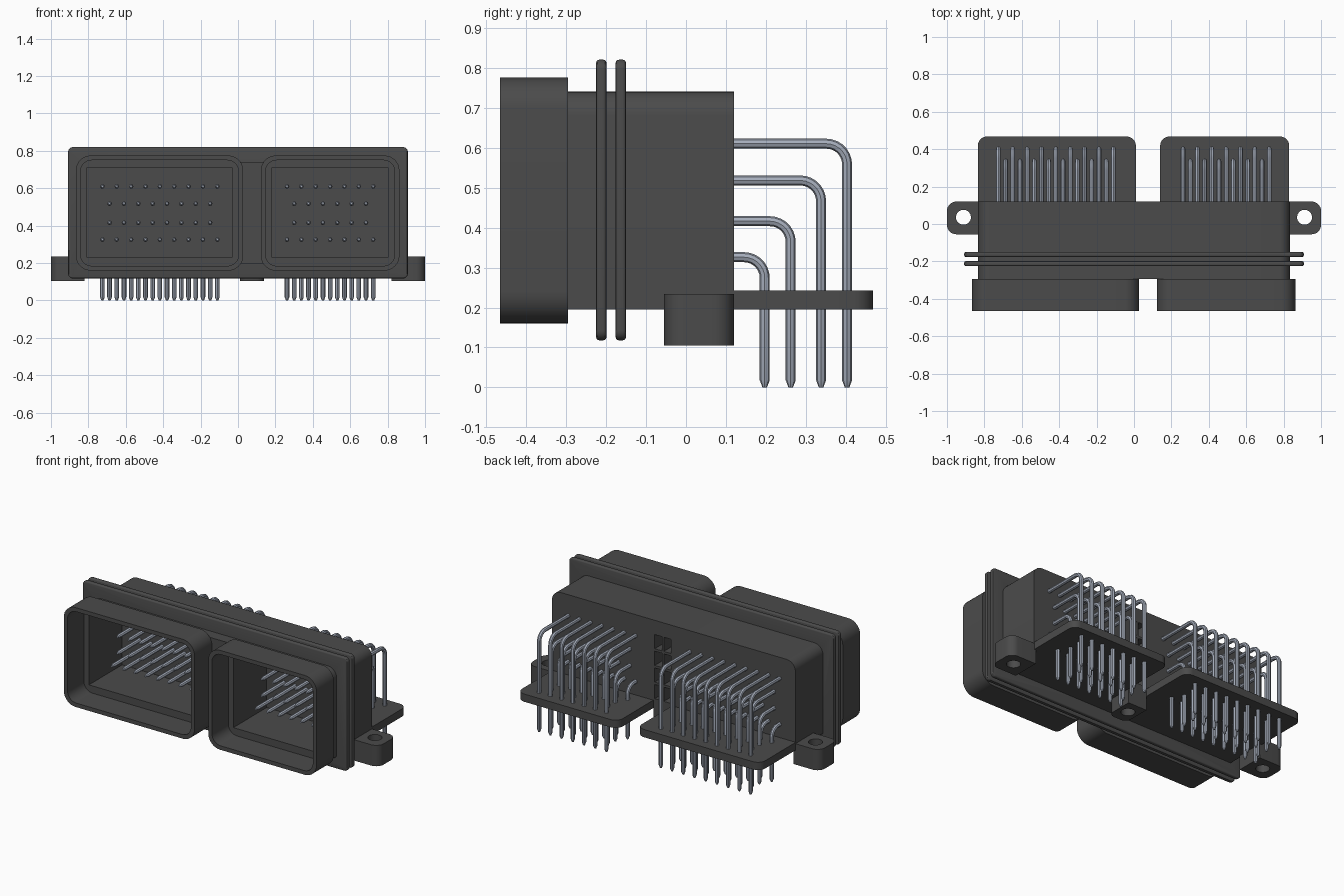
import bpy, bmesh, math
from mathutils import Vector

old = bpy.data.objects.get("Cube")
if old:
    bpy.data.objects.remove(old, do_unlink=True)


def material(name, rgb):
    m = bpy.data.materials.new(name)
    m.use_nodes = True
    m.diffuse_color = (*rgb, 1)
    bsdf = next(n for n in m.node_tree.nodes if n.type == 'BSDF_PRINCIPLED')
    bsdf.inputs["Base Color"].default_value = (*rgb, 1)
    return m


PLASTIC = material("dark_grey_plastic", (0.07, 0.07, 0.07))
METAL = material("pin_metal", (0.38, 0.42, 0.50))


def outline(u0, u1, v0, v1, radii, seg=8):
    """Rounded rectangle; radii run from (u0,v0) anticlockwise."""
    corners = [(u0, v0, 1, 1), (u1, v0, -1, 1), (u1, v1, -1, -1), (u0, v1, 1, -1)]
    pts = []
    for i, ((u, v, su, sv), r) in enumerate(zip(corners, radii)):
        if r == 0:
            pts.append((u, v))
            continue
        for k in range(seg + 1):
            a = math.pi + (i + k / seg) * math.pi / 2
            pts.append((u + su * r + r * math.cos(a), v + sv * r + r * math.sin(a)))
    return pts


def prism(name, pts, axis, lo, hi):
    """Extrude an outline along y (outline in xz) or z (outline in xy)."""
    bm = bmesh.new()
    place = (lambda p, t: (p[0], t, p[1])) if axis == 'y' else (lambda p, t: (p[0], p[1], t))
    face = bm.faces.new([bm.verts.new(place(p, lo)) for p in pts])
    ext = bmesh.ops.extrude_face_region(bm, geom=[face])
    step = Vector((0, hi - lo, 0)) if axis == 'y' else Vector((0, 0, hi - lo))
    bmesh.ops.translate(bm, vec=step,
                        verts=[g for g in ext['geom'] if isinstance(g, bmesh.types.BMVert)])
    bmesh.ops.recalc_face_normals(bm, faces=bm.faces)
    me = bpy.data.meshes.new(name)
    bm.to_mesh(me)
    bm.free()
    me.materials.append(PLASTIC)
    ob = bpy.data.objects.new(name, me)
    bpy.context.collection.objects.link(ob)
    return ob


def activate(ob):
    bpy.ops.object.select_all(action='DESELECT')
    ob.select_set(True)
    bpy.context.view_layer.objects.active = ob


def finish(ob, cutters=(), bevel=0):
    """Bevel the rims, cut the openings and smooth the round parts."""
    activate(ob)
    if bevel:
        m = ob.modifiers.new("rim_bevel", 'BEVEL')
        m.width, m.segments = bevel, 3
        m.limit_method, m.angle_limit = 'ANGLE', math.radians(50)
        bpy.ops.object.modifier_apply(modifier=m.name)
    for c in cutters:
        m = ob.modifiers.new("cut", 'BOOLEAN')
        m.operation, m.solver, m.object = 'DIFFERENCE', 'EXACT', c
        bpy.ops.object.modifier_apply(modifier=m.name)
    bpy.ops.object.shade_smooth_by_angle(angle=math.radians(30))


def circle(x, y, r, n=32):
    return [(x + r * math.cos(2 * math.pi * k / n), y + r * math.sin(2 * math.pi * k / n))
            for k in range(n)]


# Two sockets: name, shroud x range, board x range, first pin x, pins in outer rows
SOCKETS = [("large", -0.867, 0.028, -0.835, 0.01, -0.725, 9),
           ("small", 0.122, 0.863, 0.14, 0.83, 0.262, 7)]
PITCH = 0.0768
helpers = []

# Deep sharp-cornered pockets behind each socket opening
pockets = []
for name, x0, x1, *_ in SOCKETS:
    pockets.append(prism(name + "_pocket_cutter",
                         outline(x0 + 0.06, x1 - 0.06, 0.23, 0.712, [0] * 4), 'y', -0.7, 0.02))
helpers += pockets

# Weight-saving cells in the back of the housing, between the boards
cells = []
for col in range(2):
    for row in range(4):
        x, z = 0.018 + col * 0.062, 0.255 + row * 0.103
        cells.append(prism("cell_cutter", outline(x, x + 0.05, z, z + 0.088, [0] * 4),
                           'y', -0.06, 0.2))
helpers += cells

# Housing and double sealing flange
body = prism("housing", outline(-0.833, 0.833, 0.195, 0.74, [0, 0, 0.06, 0.06]),
             'y', -0.295, 0.12)
finish(body, pockets + cells)
for name, y0, y1 in (("front_flange", -0.225, -0.199), ("rear_flange", -0.176, -0.15)):
    flange = prism(name, outline(-0.908, 0.908, 0.118, 0.82, [0.025] * 4), 'y', y0, y1)
    finish(flange, pockets, bevel=0.008)

# Socket shrouds with a stepped rim, and pin support boards
for (name, x0, x1, b0, b1, px, n), pocket in zip(SOCKETS, pockets):
    shroud = prism(name + "_shroud", outline(x0, x1, 0.16, 0.775, [0.08] * 4),
                   'y', -0.465, -0.295)
    mouth = prism(name + "_mouth_cutter",
                  outline(x0 + 0.025, x1 - 0.025, 0.185, 0.75, [0.06] * 4), 'y', -0.6, -0.305)
    helpers.append(mouth)
    finish(shroud, [mouth, pocket])
    board = prism(name + "_pin_board", outline(b0, b1, 0.12, 0.468, [0, 0, 0.05, 0.05]),
                  'z', 0.195, 0.243)
    finish(board)

# Mounting ears with through holes, and the middle mounting boss
for name, x0, x1, hx, radii, top in (
        ("right_ear", -1.0, -0.82, -0.912, [0.05, 0, 0, 0.05], 0.234),
        ("left_ear", 0.82, 1.0, 0.912, [0, 0.05, 0.05, 0], 0.234),
        ("middle_boss", 0.01, 0.14, 0.075, [0.04, 0.04, 0, 0], 0.2)):
    ear = prism(name, outline(x0, x1, -0.055, 0.12, radii), 'z', 0.105, top)
    hole = prism(name + "_hole_cutter", circle(hx, 0.036, 0.04), 'z', 0.0, 0.4)
    helpers.append(hole)
    finish(ear, [hole])

for h in helpers:
    bpy.data.objects.remove(h, do_unlink=True)

# Right-angle pins: height, drop position, offset in half pitches
ROWS = [("top", 0.610, 0.403, 0), ("upper", 0.518, 0.338, 1),
        ("lower", 0.416, 0.262, 1), ("bottom", 0.326, 0.197, 0)]
BEND, TIP = 0.052, -0.2
for name, *_, px, n in SOCKETS:
    for row, z, y, half in ROWS:
        cu = bpy.data.curves.new(f"{name}_{row}_pins", 'CURVE')
        cu.dimensions = '3D'
        cu.bevel_depth, cu.bevel_resolution, cu.use_fill_caps = 0.0125, 2, True
        path = [(TIP, z, 0.45), (TIP + 0.02, z, 1)]
        for k in range(8):
            a = math.pi / 2 * (1 - k / 7)
            path.append((y - BEND + BEND * math.cos(a), z - BEND + BEND * math.sin(a), 1))
        path += [(y, 0.018, 1), (y, 0.0, 0.45)]
        for i in range(n - half):
            x = px + (i + half / 2) * PITCH
            sp = cu.splines.new('POLY')
            sp.points.add(len(path) - 1)
            for p, (py, pz, r) in zip(sp.points, path):
                p.co, p.radius = (x, py, pz, 1), r
        cu.materials.append(METAL)
        ob = bpy.data.objects.new(cu.name, cu)
        bpy.context.collection.objects.link(ob)
        activate(ob)
        bpy.ops.object.convert(target='MESH')
        bpy.ops.object.shade_smooth_by_angle(angle=math.radians(40))
